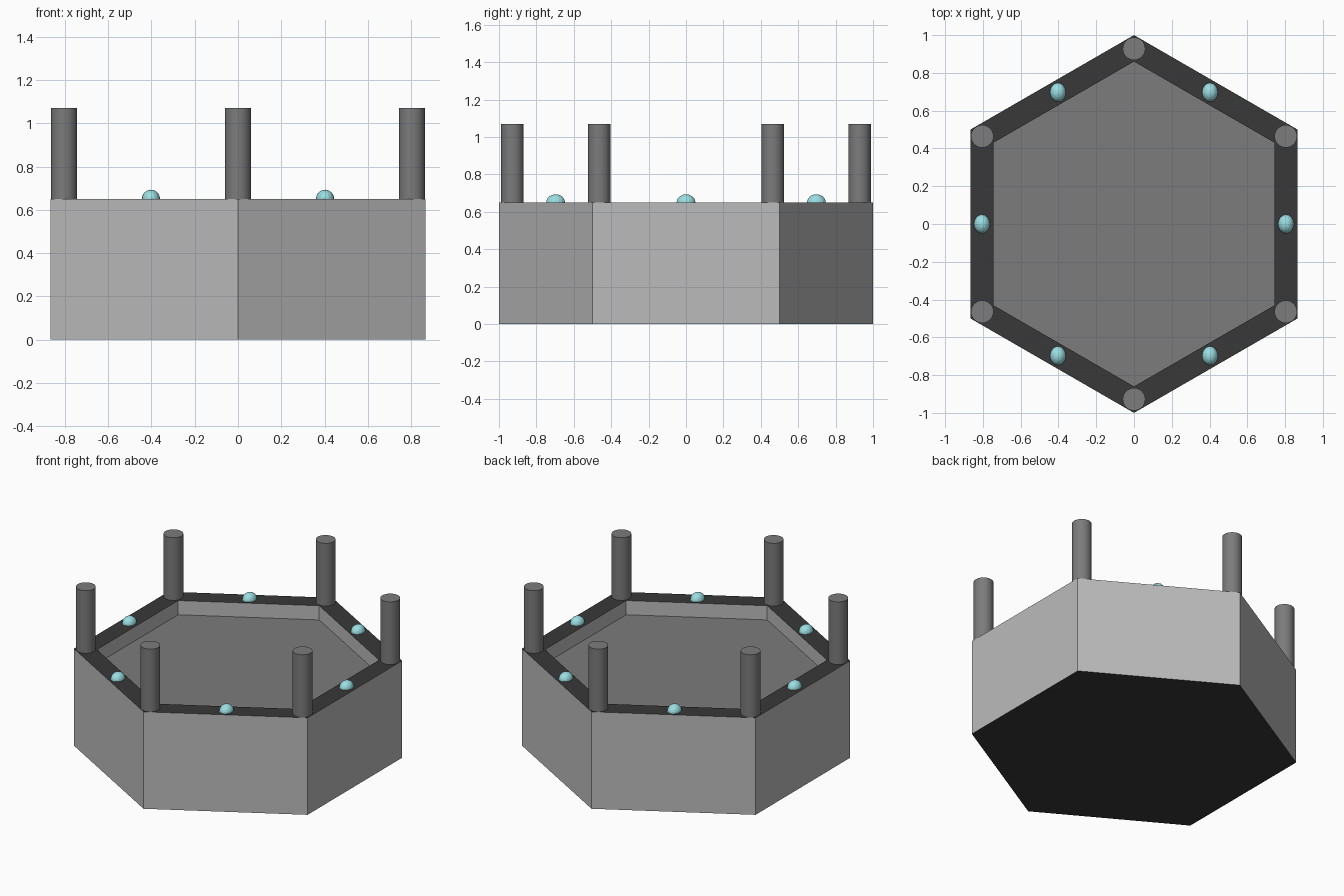
import bpy, bmesh, math
from mathutils import Matrix

if "Cube" in bpy.data.objects:
    bpy.data.objects.remove(bpy.data.objects["Cube"])

RIM_Z, FLOOR_Z, TOP_Z = 0.65, 0.555, 1.07
R_OUT, R_IN = 1.0, 0.86


def material(name, rgb):
    m = bpy.data.materials.new(name)
    m.diffuse_color = (*rgb, 1)
    m.use_nodes = True
    m.node_tree.nodes["Principled BSDF"].inputs["Base Color"].default_value = m.diffuse_color
    return m


light_grey = material("light grey", (0.5, 0.5, 0.5))
mid_grey = material("mid grey", (0.2, 0.2, 0.2))
dark_grey = material("dark grey", (0.04, 0.04, 0.04))
pale_cyan = material("pale cyan", (0.33, 0.73, 0.76))


def make_object(name, bm, mats):
    me = bpy.data.meshes.new(name)
    bm.to_mesh(me)
    bm.free()
    for m in mats:
        me.materials.append(m)
    ob = bpy.data.objects.new(name, me)
    bpy.context.collection.objects.link(ob)
    return ob


# Hexagonal tray: bottom, outer wall, rim, inner wall and sunken floor
bm = bmesh.new()


def hex_ring(r, z):
    return [bm.verts.new((r * math.cos(a), r * math.sin(a), z))
            for a in (math.radians(30 + 60 * i) for i in range(6))]


rings = [hex_ring(R_OUT, 0), hex_ring(R_OUT, RIM_Z),
         hex_ring(R_IN, RIM_Z), hex_ring(R_IN, FLOOR_Z)]
bottom = bm.faces.new(rings[0][::-1])
bottom.material_index = 2
floor = bm.faces.new(rings[3])
floor.material_index = 1
for k, mat in enumerate((0, 2, 0)):
    a, b = rings[k], rings[k + 1]
    for i in range(6):
        j = (i + 1) % 6
        bm.faces.new((a[i], a[j], b[j], b[i])).material_index = mat
bmesh.ops.recalc_face_normals(bm, faces=bm.faces)
make_object("hexagonal_tray", bm, [light_grey, mid_grey, dark_grey])

for i in range(6):
    # Round post at each corner
    a = math.radians(30 + 60 * i)
    bm = bmesh.new()
    bmesh.ops.create_cone(
        bm, cap_ends=True, segments=32, radius1=0.06, radius2=0.06,
        depth=TOP_Z - RIM_Z,
        matrix=Matrix.Translation((0.928 * math.cos(a), 0.928 * math.sin(a),
                                   (TOP_Z + RIM_Z) / 2)))
    for f in bm.faces:
        f.smooth = abs(f.normal.z) < 0.5
    for e in bm.edges:
        e.smooth = all(f.smooth for f in e.link_faces)
    make_object(f"corner_post_{i + 1}", bm, [mid_grey])

    # Small lamp half sunk into the middle of each side
    b = math.radians(60 * i)
    bm = bmesh.new()
    bmesh.ops.create_uvsphere(
        bm, u_segments=16, v_segments=12, radius=1,
        matrix=Matrix.Translation((0.805 * math.cos(b), 0.805 * math.sin(b), RIM_Z))
        @ Matrix.Diagonal((0.042, 0.05, 0.043, 1)))
    make_object(f"side_lamp_{i + 1}", bm, [pale_cyan])
